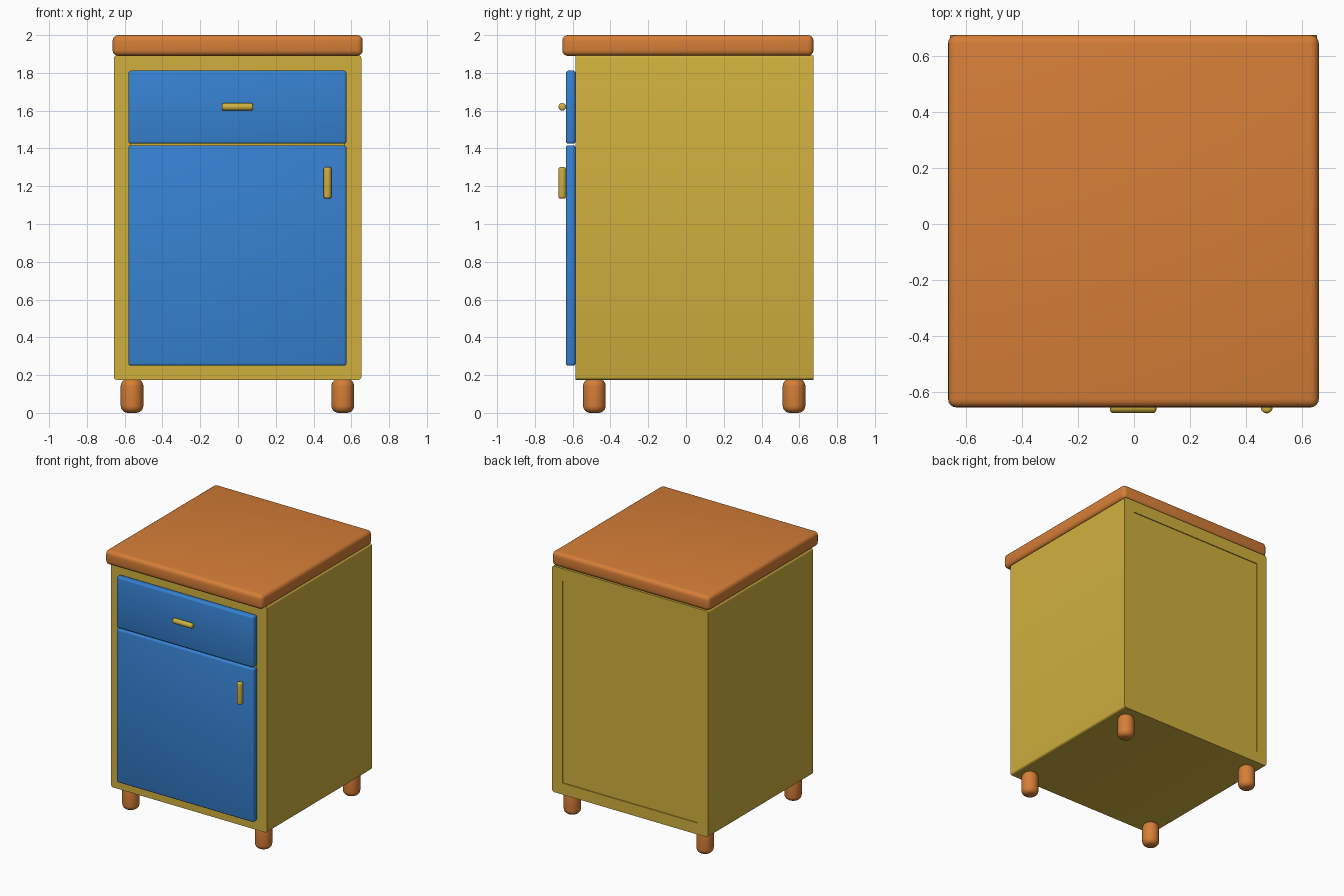
import bpy, bmesh, math
from mathutils import Matrix

if "Cube" in bpy.data.objects:
    bpy.data.objects.remove(bpy.data.objects["Cube"])


def make_material(name, rgb):
    m = bpy.data.materials.new(name)
    m.diffuse_color = (*rgb, 1)
    m.use_nodes = True
    m.node_tree.nodes["Principled BSDF"].inputs["Base Color"].default_value = m.diffuse_color
    return m


YELLOW = make_material("mustard_yellow", (0.63, 0.435, 0.048))
ORANGE = make_material("warm_orange", (0.67, 0.209, 0.038))
BLUE = make_material("clear_blue", (0.037, 0.223, 0.645))


def finish(name, bm, mat, smooth=True):
    bmesh.ops.recalc_face_normals(bm, faces=bm.faces)
    me = bpy.data.meshes.new(name)
    bm.to_mesh(me)
    bm.free()
    me.materials.append(mat)
    ob = bpy.data.objects.new(name, me)
    bpy.context.collection.objects.link(ob)
    if smooth:
        bpy.ops.object.select_all(action='DESELECT')
        ob.select_set(True)
        bpy.context.view_layer.objects.active = ob
        bpy.ops.object.shade_smooth_by_angle(angle=math.radians(35))
    return ob


def rounded_box(name, mat, x, y, z, radius, segments=3):
    """Box from (min, max) pairs with all edges rounded."""
    bm = bmesh.new()
    bmesh.ops.create_cube(bm, size=1)
    for v in bm.verts:
        for i, (lo, hi) in enumerate((x, y, z)):
            v.co[i] = lo if v.co[i] < 0 else hi
    if radius:
        bmesh.ops.bevel(bm, geom=bm.edges[:], offset=radius, segments=segments,
                        profile=0.5, affect='EDGES')
    return finish(name, bm, mat)


def rounded_peg(name, mat, centre, radius, length, round_end, axis='Z'):
    """Cylinder with rounded ends."""
    bm = bmesh.new()
    bmesh.ops.create_cone(bm, cap_ends=True, segments=32, radius1=radius,
                          radius2=radius, depth=length)
    rims = [e for e in bm.edges if abs(e.verts[0].co.z - e.verts[1].co.z) < 1e-5]
    bmesh.ops.bevel(bm, geom=rims, offset=round_end, segments=6,
                    profile=0.5, affect='EDGES')
    if axis == 'X':
        bmesh.ops.rotate(bm, verts=bm.verts, matrix=Matrix.Rotation(math.pi / 2, 3, 'Y'))
    bmesh.ops.translate(bm, verts=bm.verts, vec=centre)
    return finish(name, bm, mat)


# Cabinet shell: a rectangular tube running front to back, outer long edges rounded
FRONT, BACK = -0.585, 0.675
outer = [(-0.657, 0.175), (0.653, 0.175), (0.653, 1.893), (-0.657, 1.893)]
inner = [(-0.57, 0.262), (0.565, 0.262), (0.565, 1.80), (-0.57, 1.80)]
bm = bmesh.new()
rings = [[bm.verts.new((x, y, z)) for x, z in pts]
         for pts, y in ((outer, FRONT), (outer, BACK), (inner, BACK), (inner, FRONT))]
for k in range(4):
    a, b = rings[k], rings[(k + 1) % 4]
    for i in range(4):
        j = (i + 1) % 4
        bm.faces.new((a[i], a[j], b[j], b[i]))
long_edges = [bm.edges.get((rings[0][i], rings[1][i])) for i in range(4)]
bmesh.ops.bevel(bm, geom=long_edges, offset=0.015, segments=3, profile=0.5,
                affect='EDGES')
finish("cabinet_shell", bm, YELLOW)

# Slightly recessed back panel
rounded_box("back_panel", YELLOW, (-0.572, 0.567), (0.63, 0.668), (0.26, 1.802), 0)

# Table top
rounded_box("table_top", ORANGE, (-0.664, 0.66), (-0.655, 0.675), (1.89, 2.0), 0.03, 4)

# Drawer front and door
rounded_box("drawer_front", BLUE, (-0.58, 0.574), (-0.636, -0.585), (1.425, 1.812), 0.013)
rounded_box("door", BLUE, (-0.58, 0.574), (-0.636, -0.585), (0.25, 1.416), 0.013)

# Handles
rounded_peg("drawer_handle", YELLOW, (-0.003, -0.655, 1.62), 0.02, 0.166, 0.012, 'X')
rounded_peg("door_handle", YELLOW, (0.474, -0.655, 1.218), 0.021, 0.166, 0.012)

# Feet
for side, x in (("left", -0.561), ("right", 0.555)):
    for end, y in (("front", -0.485), ("back", 0.572)):
        rounded_peg(f"{end}_{side}_foot", ORANGE, (x, y, 0.09), 0.06, 0.18, 0.038)
